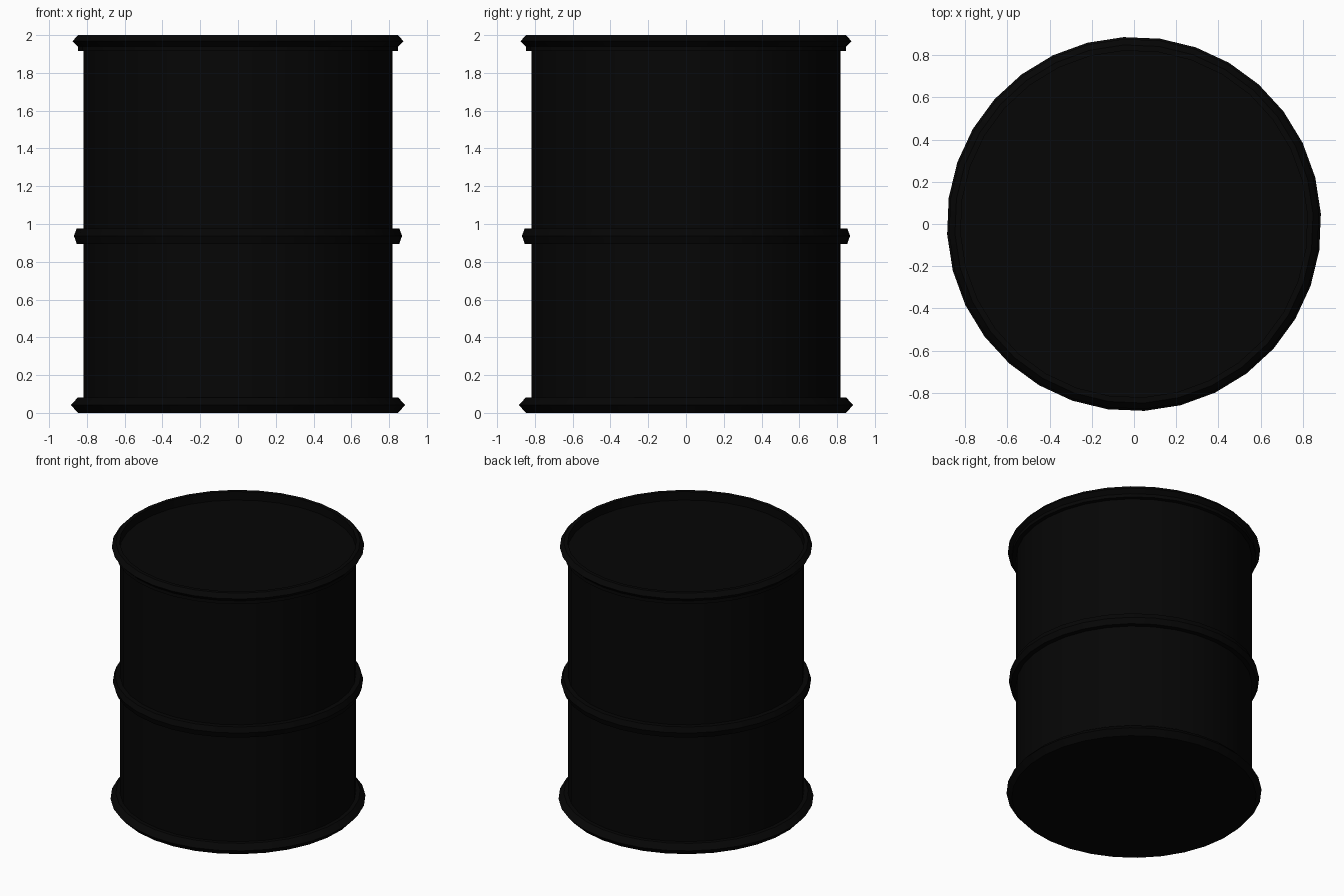
import bpy, bmesh, math

if "Cube" in bpy.data.objects:
    bpy.data.objects.remove(bpy.data.objects["Cube"])

SIDES = 32
TURN = math.radians(3.2)

mat = bpy.data.materials.new("black_paint")
mat.diffuse_color = (0.0017, 0.0017, 0.0017, 1)
mat.use_nodes = True
mat.node_tree.nodes["Principled BSDF"].inputs["Base Color"].default_value = mat.diffuse_color


def lathe(name, profile):
    """Revolve (radius, z) points and close both ends with flat caps."""
    bm = bmesh.new()
    rings = [[bm.verts.new((r * math.cos(TURN + 2 * math.pi * i / SIDES),
                            r * math.sin(TURN + 2 * math.pi * i / SIDES), z))
              for i in range(SIDES)] for r, z in profile]
    for a, b in zip(rings, rings[1:]):
        for i in range(SIDES):
            j = (i + 1) % SIDES
            bm.faces.new((a[i], a[j], b[j], b[i]))
    bm.faces.new(rings[0][::-1])
    bm.faces.new(rings[-1])
    bmesh.ops.recalc_face_normals(bm, faces=bm.faces)
    me = bpy.data.meshes.new(name)
    bm.to_mesh(me)
    bm.free()
    me.materials.append(mat)
    ob = bpy.data.objects.new(name, me)
    bpy.context.collection.objects.link(ob)
    bpy.context.view_layer.objects.active = ob
    bpy.ops.object.select_all(action='DESELECT')
    ob.select_set(True)
    bpy.ops.object.shade_smooth_by_angle(angle=math.radians(25))
    return ob


# Drum: wall, bottom hoop, middle hoop, top rim and sunken lid in one outline
lathe("barrel", [
    (0.849, 0.0), (0.886, 0.042), (0.849, 0.082), (0.82, 0.082),
    (0.82, 0.895), (0.855, 0.895), (0.87, 0.937), (0.855, 0.977), (0.82, 0.977),
    (0.82, 1.915), (0.849, 1.915), (0.849, 1.94), (0.877, 1.968), (0.849, 2.0),
    (0.822, 2.0), (0.822, 1.935),
])
